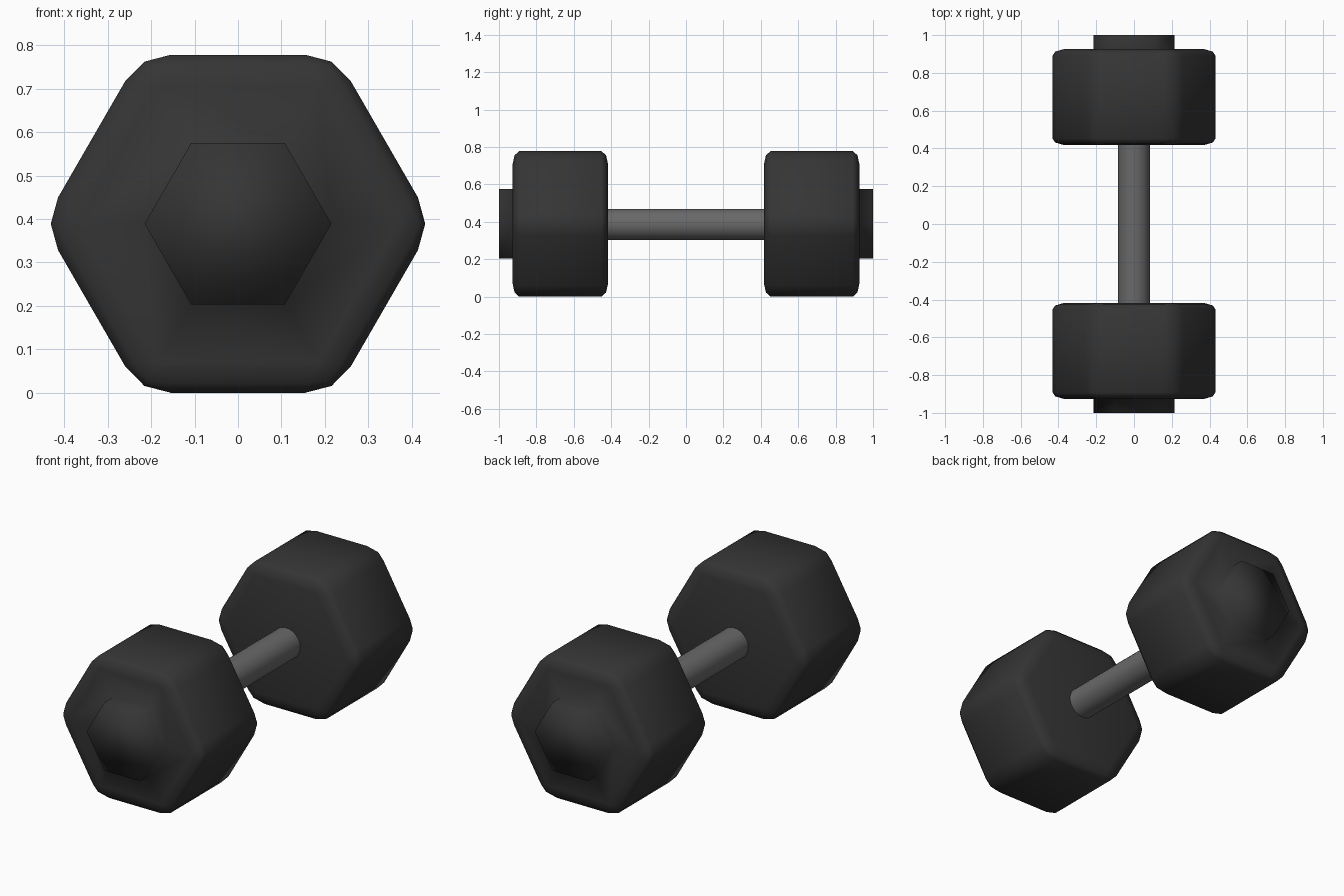
import bpy, bmesh, math
from mathutils import Matrix, Vector

if "Cube" in bpy.data.objects:
    bpy.data.objects.remove(bpy.data.objects["Cube"])

CZ = 0.389          # axis height (half the hexagon's flat-to-flat size)
R = CZ / math.cos(math.pi / 6)
Y_IN, Y_OUT, Y_END = -0.417, -0.927, -1.0
SQUASH = 0.5        # bevel is half as deep along the axis


def paint(obj, name, value):
    mat = bpy.data.materials.new(name)
    mat.diffuse_color = (value, value, value, 1)
    mat.use_nodes = True
    mat.node_tree.nodes["Principled BSDF"].inputs["Base Color"].default_value = mat.diffuse_color
    obj.data.materials.append(mat)


def finish(bm, name):
    bmesh.ops.recalc_face_normals(bm, faces=bm.faces)
    for f in bm.faces:
        f.smooth = True
    mesh = bpy.data.meshes.new(name)
    bm.to_mesh(mesh)
    bm.free()
    obj = bpy.data.objects.new(name, mesh)
    bpy.context.collection.objects.link(obj)
    return obj


# Hexagonal weight: bevelled prism with a smaller hexagon extruded from its end
bm = bmesh.new()
half = (Y_IN - Y_OUT) / 2 / SQUASH
ring = [bm.verts.new((R * math.cos(i * math.pi / 3), -half, R * math.sin(i * math.pi / 3)))
        for i in range(6)]
base = bm.faces.new(ring)
ext = bmesh.ops.extrude_face_region(bm, geom=[base], use_keep_orig=True)
bmesh.ops.translate(bm, vec=(0, 2 * half, 0),
                    verts=[v for v in ext['geom'] if isinstance(v, bmesh.types.BMVert)])
bmesh.ops.recalc_face_normals(bm, faces=bm.faces)
bmesh.ops.bevel(bm, geom=list(bm.edges), offset=0.07, segments=2,
                profile=0.5, affect='EDGES')
bmesh.ops.scale(bm, vec=(1, SQUASH, 1), verts=bm.verts)
bmesh.ops.translate(bm, vec=(0, (Y_IN + Y_OUT) / 2, 0), verts=bm.verts)

# End boss
bm.normal_update()
end = min(bm.faces, key=lambda f: f.calc_center_median().y)
end = bmesh.ops.extrude_discrete_faces(bm, faces=[end])['faces'][0]
k = 0.215 / max(Vector((v.co.x, v.co.z)).length for v in end.verts)
bmesh.ops.scale(bm, vec=(k, 1, k), verts=list(end.verts))
end = bmesh.ops.extrude_discrete_faces(bm, faces=[end])['faces'][0]
for v in end.verts:
    v.co.y = Y_END
bmesh.ops.translate(bm, vec=(0, 0, CZ), verts=bm.verts)
weights = finish(bm, "hex_weights")
weights.modifiers.new("Mirror", 'MIRROR').use_axis = (False, True, False)
paint(weights, "black_rubber", 0.035)

# Round handle bar
bm = bmesh.new()
bmesh.ops.create_cone(bm, cap_ends=False, segments=32, radius1=0.084, radius2=0.084,
                      depth=0.9,
                      matrix=Matrix.Translation((0, 0, CZ - 0.003)) @ Matrix.Rotation(math.pi / 2, 4, 'X'))
handle = finish(bm, "handle")
paint(handle, "grey_steel", 0.14)
